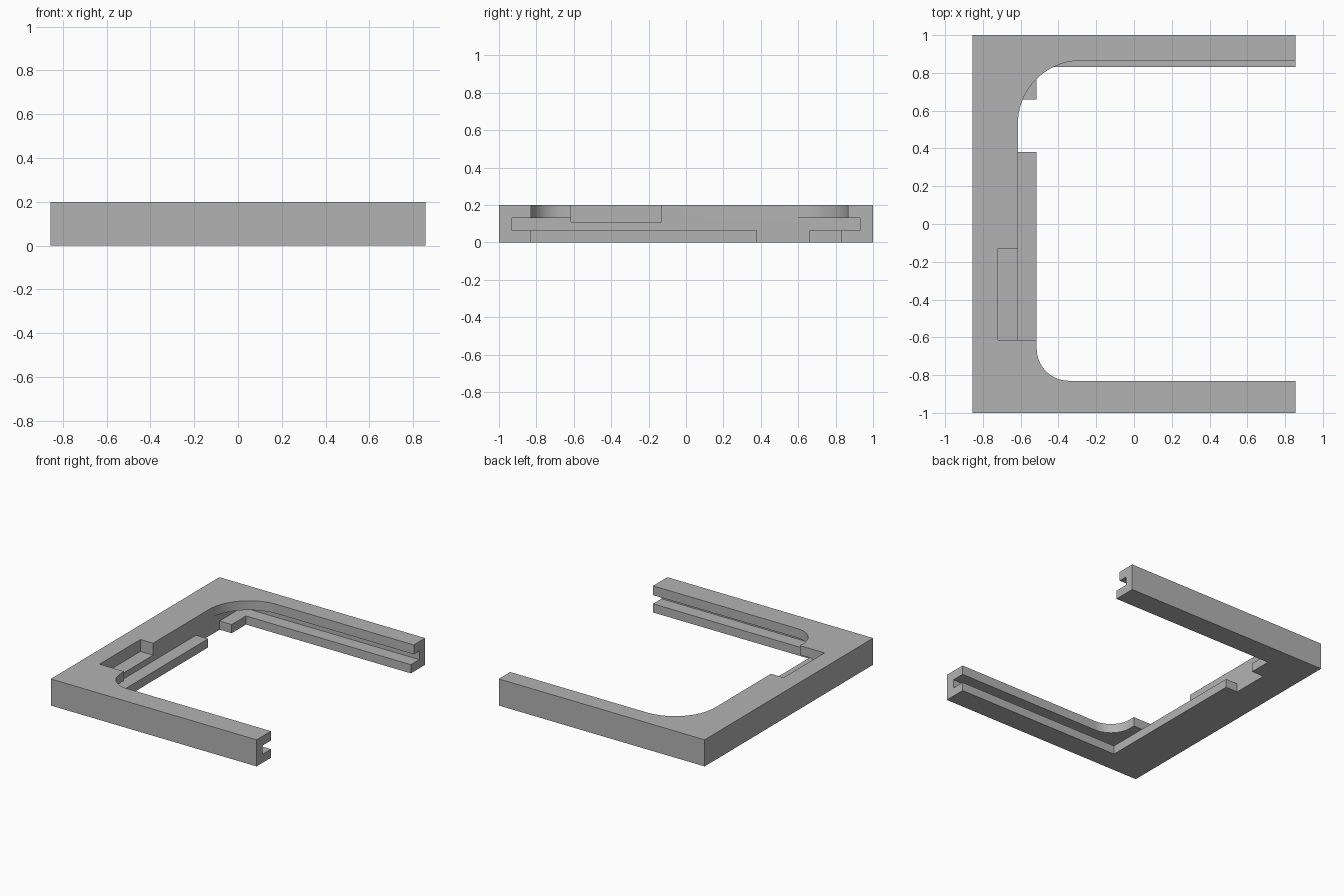
import bpy
import bmesh
from math import pi, cos, sin

if "Cube" in bpy.data.objects:
    bpy.data.objects.remove(bpy.data.objects["Cube"])

grey = bpy.data.materials.new("plain grey")
grey.use_nodes = True
colour = (0.45, 0.45, 0.45, 1)
grey.diffuse_color = colour
grey.node_tree.nodes["Principled BSDF"].inputs["Base Color"].default_value = colour


def prism(name, outline, z0, z1):
    """Extrude a flat outline from z0 to z1."""
    bm = bmesh.new()
    face = bm.faces.new([bm.verts.new((x, y, z0)) for x, y in outline])
    top = bmesh.ops.extrude_face_region(bm, geom=[face])["geom"]
    verts = [v for v in top if isinstance(v, bmesh.types.BMVert)]
    bmesh.ops.translate(bm, vec=(0, 0, z1 - z0), verts=verts)
    bmesh.ops.recalc_face_normals(bm, faces=bm.faces)
    mesh = bpy.data.meshes.new(name)
    bm.to_mesh(mesh)
    bm.free()
    mesh.materials.append(grey)
    obj = bpy.data.objects.new(name, mesh)
    bpy.context.collection.objects.link(obj)
    return obj


def box(name, x0, x1, y0, y1, z0, z1):
    return prism(name, [(x0, y0), (x1, y0), (x1, y1), (x0, y1)], z0, z1)


def arc(cx, cy, r, start, end, steps=20):
    angles = [start + (end - start) * i / steps for i in range(steps + 1)]
    return [(cx + r * cos(a), cy + r * sin(a)) for a in angles]


# Solid block that becomes the C-shaped frame
frame = box("frame", -0.855, 0.855, -1, 1, 0, 0.2)

# Rounded opening through the upper rim, wider on the back half
rim = [(1, 0.865)]
rim += arc(-0.28, 0.53, 0.335, pi / 2, pi)
rim += [(-0.615, -0.4), (-0.515, -0.4)]
rim += arc(-0.345, -0.66, 0.17, pi, 1.5 * pi)
rim += [(1, -0.83)]

cutters = [
    box("slot_cutter", -0.615, 1, -0.93, 0.93, 0.065, 0.13),
    box("lower_opening_cutter", -0.515, 1, -0.83, 0.83, -0.1, 0.1),
    box("lower_notch_cutter", -0.615, -0.4, 0.38, 0.66, -0.1, 0.1),
    prism("upper_opening_cutter", rim, 0.1, 0.3),
    box("pocket_cutter", -0.72, -0.4, -0.615, -0.13, 0.11, 0.3),
]

for cutter in cutters:
    mod = frame.modifiers.new(cutter.name, "BOOLEAN")
    mod.operation = "DIFFERENCE"
    mod.solver = "EXACT"
    mod.object = cutter

# Apply the cuts, then drop the cutters
bpy.context.view_layer.update()
graph = bpy.context.evaluated_depsgraph_get()
cut_mesh = bpy.data.meshes.new_from_object(frame.evaluated_get(graph))
frame.modifiers.clear()
frame.data = cut_mesh
for cutter in cutters:
    bpy.data.objects.remove(cutter)

# Smooth the rounded corners, keep the edges crisp
bpy.context.view_layer.objects.active = frame
frame.select_set(True)
bpy.ops.object.shade_smooth_by_angle(angle=pi / 6)
